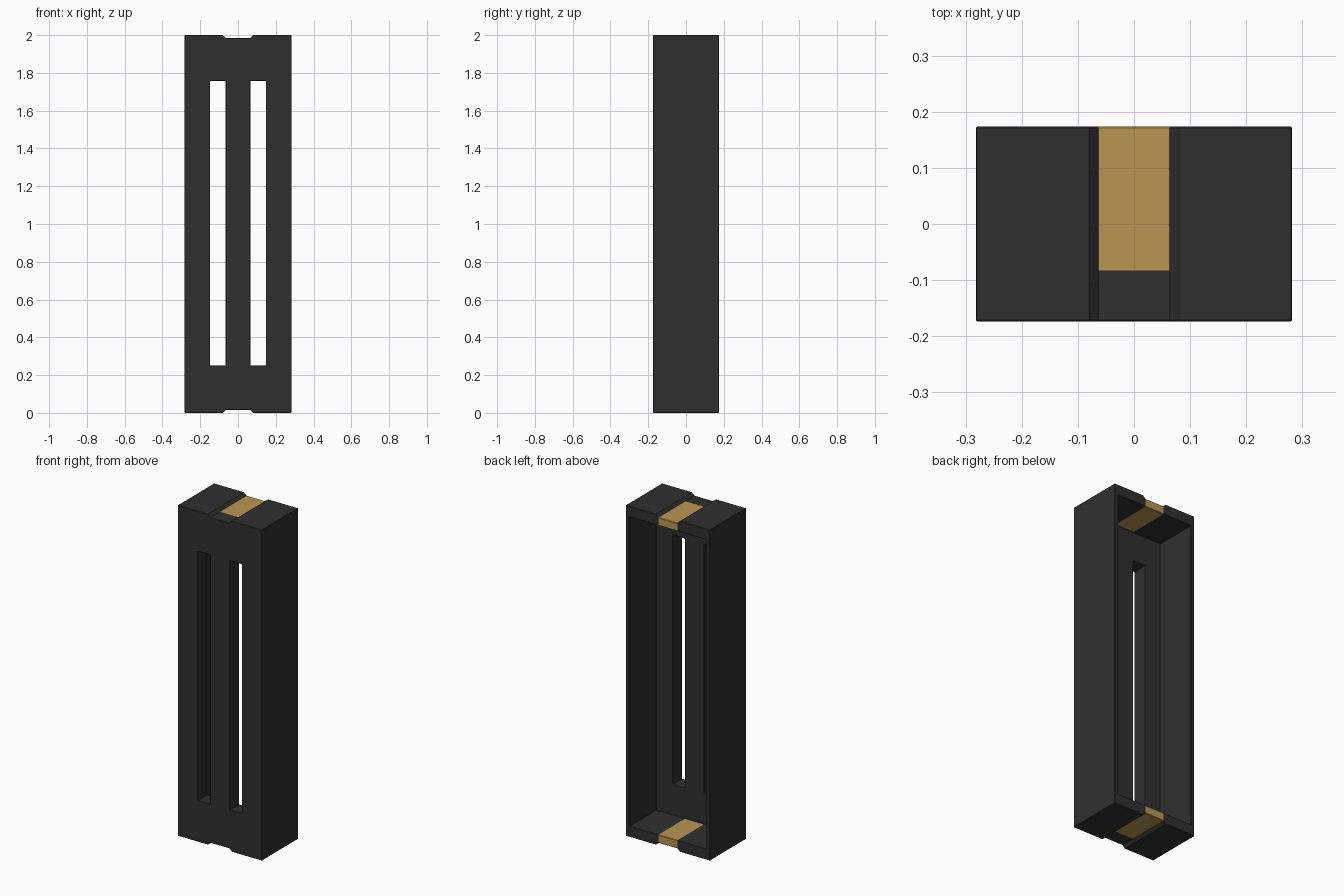
import bpy, bmesh
from mathutils import Vector

if "Cube" in bpy.data.objects:
    bpy.data.objects.remove(bpy.data.objects["Cube"])

HX, HY, H = 0.282, 0.174, 2.0      # half width, half depth, height
WALL_Y = -0.083                    # inner face of the thick front panel
STRIP = 0.0635                     # half width of brass strips
SIDE, CAP = 0.025, 0.065           # side wall and end cap thickness


def material(name, rgb):
    m = bpy.data.materials.new(name)
    m.diffuse_color = (*rgb, 1)
    m.use_nodes = True
    m.node_tree.nodes["Principled BSDF"].inputs["Base Color"].default_value = m.diffuse_color
    return m


def extrude_profile(name, pts, y0, y1):
    """Extrude an xz outline from y0 to y1."""
    bm = bmesh.new()
    face = bm.faces.new([bm.verts.new((x, y0, z)) for x, z in pts])
    ext = bmesh.ops.extrude_face_region(bm, geom=[face])
    moved = [v for v in ext["geom"] if isinstance(v, bmesh.types.BMVert)]
    bmesh.ops.translate(bm, verts=moved, vec=(0, y1 - y0, 0))
    bmesh.ops.recalc_face_normals(bm, faces=bm.faces)
    me = bpy.data.meshes.new(name)
    bm.to_mesh(me)
    bm.free()
    ob = bpy.data.objects.new(name, me)
    bpy.context.collection.objects.link(ob)
    return ob


def rect(x0, x1, z0, z1):
    return [(x0, z0), (x1, z0), (x1, z1), (x0, z1)]


# Outer case with a shallow sloped channel across each end
half = [(0.080, 0), (HX, 0), (HX, H), (0.080, H), (STRIP, H - 0.016)]
right = [(STRIP, 0.016)] + half
case = extrude_profile("case", right + [(-x, z) for x, z in reversed(right)], -HY, HY)

# Open back cavity and the two front slots
cutters = [extrude_profile("cavity_cutter", rect(-HX + SIDE, HX - SIDE, CAP, H - CAP), WALL_Y, HY + 0.1)]
for s, side in ((-1, "left"), (1, "right")):
    x0, x1 = sorted((s * 0.066, s * 0.147))
    cutters.append(extrude_profile(side + "_slot_cutter", rect(x0, x1, 0.25, 1.757), -HY - 0.1, 0.0))
for c in cutters:
    c.hide_render = True
    mod = case.modifiers.new(c.name, "BOOLEAN")
    mod.operation, mod.solver, mod.object = "DIFFERENCE", "EXACT", c

# Small chamfer on the sharp edges
bev = case.modifiers.new("chamfer", "BEVEL")
bev.width, bev.segments, bev.limit_method, bev.angle_limit = 0.007, 1, "ANGLE", 1.05

# Bake the modifiers and drop the cutters
bpy.context.view_layer.update()
baked = bpy.data.meshes.new_from_object(case.evaluated_get(bpy.context.evaluated_depsgraph_get()))
case.modifiers.clear()
case.data = baked
for c in cutters:
    bpy.data.objects.remove(c)

# Brass strips: cut the end caps along the strip outline and recolour
baked.materials.clear()
baked.materials.append(material("charcoal", (0.028, 0.028, 0.028)))
baked.materials.append(material("brass", (0.48, 0.30, 0.085)))
bm = bmesh.new()
bm.from_mesh(baked)
for co, no in (((STRIP, 0, 0), (1, 0, 0)), ((-STRIP, 0, 0), (1, 0, 0)), ((0, WALL_Y, 0), (0, 1, 0))):
    bmesh.ops.bisect_plane(bm, geom=bm.verts[:] + bm.edges[:] + bm.faces[:], dist=1e-5,
                           plane_co=Vector(co), plane_no=Vector(no))
for f in bm.faces:
    c = f.calc_center_median()
    in_strip = abs(c.x) < STRIP and c.y > WALL_Y + 0.008 and abs(c.z - H / 2) > H / 2 - CAP - 0.01
    f.material_index = 1 if in_strip else 0
    f.smooth = False
bm.to_mesh(baked)
bm.free()
